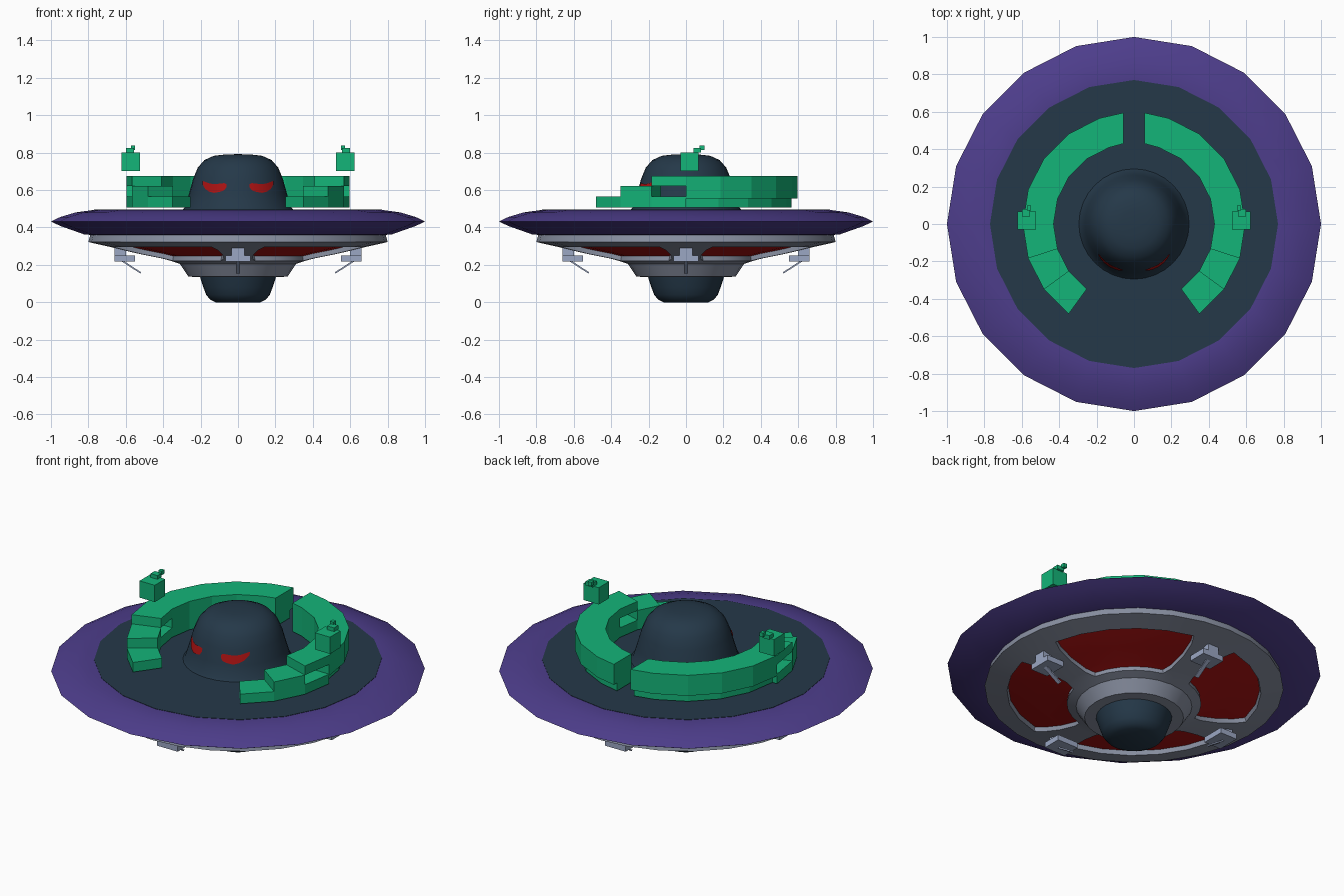
import bpy, bmesh, math
from mathutils import Matrix, Vector

if "Cube" in bpy.data.objects:
    bpy.data.objects.remove(bpy.data.objects["Cube"])

def mat(name, rgb):
    m = bpy.data.materials.new(name)
    m.diffuse_color = (*rgb, 1)
    m.use_nodes = True
    m.node_tree.nodes["Principled BSDF"].inputs["Base Color"].default_value = m.diffuse_color
    return m

PURPLE = mat("purple", (0.075, 0.047, 0.26))
NAVY = mat("dark navy", (0.018, 0.040, 0.066))
GREEN = mat("green", (0.007, 0.46, 0.19))
GREY = mat("hull grey", (0.25, 0.28, 0.36))
PALE = mat("pale steel", (0.33, 0.39, 0.55))
RED = mat("red", (0.40, 0.006, 0.006))

def finish(bm, name, mats, smooth=None, recalc=True):
    if recalc:
        bmesh.ops.recalc_face_normals(bm, faces=bm.faces)
    me = bpy.data.meshes.new(name)
    bm.to_mesh(me)
    bm.free()
    for m in mats:
        me.materials.append(m)
    if smooth:
        me.shade_smooth()
        me.set_sharp_from_angle(angle=math.radians(smooth))
    ob = bpy.data.objects.new(name, me)
    bpy.context.collection.objects.link(ob)
    return ob

def lathe(name, profile, sides, material, smooth):
    """Revolve (radius, z) points around z; radius 0 becomes a pole."""
    bm = bmesh.new()
    rings = []
    for r, z in profile:
        n = 1 if r == 0 else sides
        rings.append([bm.verts.new((r * math.cos(2 * math.pi * i / sides),
                                    r * math.sin(2 * math.pi * i / sides), z)) for i in range(n)])
    for a, b in zip(rings, rings[1:]):
        for i in range(sides):
            j = (i + 1) % sides
            q = [a[i % len(a)], a[j % len(a)], b[j % len(b)], b[i % len(b)]]
            bm.faces.new(list(dict.fromkeys(q)))
    return finish(bm, name, [material], smooth)

def add_box(bm, lo, hi, matrix=Matrix()):
    lo, hi = Vector(lo), Vector(hi)
    m = matrix @ Matrix.Translation((lo + hi) / 2) @ Matrix.Diagonal((*(hi - lo), 1))
    bmesh.ops.create_cube(bm, size=1, matrix=m)

# saucer rim, deck and the round dome and belly
lathe("saucer_rim", [(0, 0.36), (0.70, 0.357), (0.82, 0.362), (0.95, 0.408), (1.0, 0.432),
                     (0.95, 0.456), (0.87, 0.48), (0.77, 0.494), (0.74, 0.488), (0, 0.488)], 20, PURPLE, 38)
lathe("deck", [(0, 0.496), (0.77, 0.496), (0.77, 0.485)], 20, NAVY, 30)
DOME = [(0.30, 0.49), (0.283, 0.51), (0.262, 0.58), (0.24, 0.66), (0.215, 0.72),
        (0.18, 0.76), (0.13, 0.783), (0.07, 0.79), (0, 0.792)]
lathe("dome", DOME, 32, NAVY, 40)
lathe("belly_pod", [(0.21, 0.16), (0.20, 0.125), (0.185, 0.08), (0.17, 0.04), (0.15, 0.015),
                    (0.12, 0.0), (0, 0)], 32, NAVY, 40)

# underside hull: four struts, with recessed red windows between them
# each ring is radius, height, half width of the strut
HULL = [(0.79, 0.36, 0.16), (0.80, 0.322, 0.16), (0.68, 0.295, 0.14), (0.62, 0.28, 0.11),
        (0.52, 0.257, 0.085), (0.41, 0.235, 0.075), (0.36, 0.222, 0.09), (0.31, 0.205, 0.08),
        (0.265, 0.137, 0.07), (0.19, 0.135, 0.05)]
bm = bmesh.new()
PER = 7
rings = []
for r, z, w in HULL:
    a = math.asin(w / r)
    angles = [0] + [a + (math.pi / 2 - 2 * a) * k / (PER - 2) for k in range(PER - 1)]
    rings.append([bm.verts.new((r * math.cos(t + q * math.pi / 2), r * math.sin(t + q * math.pi / 2), z))
                  for q in range(4) for t in angles])
windows = []
n = PER * 4
for k in range(len(rings) - 1):
    for i in range(n):
        j = (i + 1) % n
        f = bm.faces.new((rings[k][i], rings[k + 1][i], rings[k + 1][j], rings[k][j]))
        f.normal_update()
        if 2 <= k <= 5 and 1 <= i % PER <= PER - 2:
            windows.append(f)
ext = bmesh.ops.extrude_face_region(bm, geom=windows)
for v in [g for g in ext["geom"] if isinstance(g, bmesh.types.BMVert)]:
    v.co.z += 0.025
    v.co.xy *= 0.99
for f in [g for g in ext["geom"] if isinstance(g, bmesh.types.BMFace)]:
    f.material_index = 1
bmesh.ops.delete(bm, geom=[f for f in windows if f.is_valid], context="FACES_ONLY")
bmesh.ops.recalc_face_normals(bm, faces=bm.faces)
if sum(f.normal.z * f.calc_area() for f in bm.faces) > 0:   # hull faces down
    bmesh.ops.reverse_faces(bm, faces=bm.faces)
finish(bm, "underside_hull", [GREY, RED], 35, recalc=False)

# four landing feet: mount, plate and thin slanted prong
for q, side in enumerate(("right", "back", "left", "front")):
    rot = Matrix.Rotation(q * math.pi / 2, 4, "Z")
    bm = bmesh.new()
    add_box(bm, (0.60, -0.035, 0.24), (0.66, 0.035, 0.295), rot)
    add_box(bm, (0.55, -0.068, 0.218), (0.66, 0.068, 0.25), rot)
    p, e = Vector((0.62, 0, 0.222)), Vector((0.52, 0, 0.157))
    tilt = Matrix.Rotation(math.atan2(p.z - e.z, p.x - e.x) * -1, 4, "Y")
    h = (p - e).length / 2
    add_box(bm, (-h, -0.012, -0.004), (h, 0.012, 0.004), rot @ Matrix.Translation((p + e) / 2) @ tilt)
    finish(bm, side + "_foot", [PALE])

# green stepped arcs on the deck, mirrored left and right
def add_arc(bm, s, a0, a1, z0, z1, r0=0.43, r1=0.595):
    """Curved block in 18 degree steps, stopped at the gap by the back centre."""
    cols = []
    for d in range(a0, a1 + 1, 18):
        t = math.radians(d)
        cols.append([bm.verts.new((s * max(r * math.cos(t), 0.055), r * math.sin(t), z))
                     for r, z in ((r0, z0), (r1, z0), (r1, z1), (r0, z1))])
    for a, b in zip(cols, cols[1:]):
        for i in range(4):
            j = (i + 1) % 4
            bm.faces.new((a[i], a[j], b[j], b[i]))
    bm.faces.new(cols[0])
    bm.faces.new(cols[-1])

for s, side in ((-1, "left"), (1, "right")):
    bm = bmesh.new()
    add_arc(bm, s, -54, 0, 0.508, 0.565)
    add_arc(bm, s, -36, -18, 0.565, 0.622)
    add_arc(bm, s, -18, 0, 0.622, 0.676)
    add_arc(bm, s, 0, 90, 0.555, 0.676)
    add_arc(bm, s, 0, 90, 0.508, 0.555, 0.43, 0.565)
    finish(bm, side + "_stepped_arc", [GREEN])

    # floating block with small knobs
    bm = bmesh.new()
    def knob(x0, x1, y0, y1, z0, z1):
        add_box(bm, (min(s * x0, s * x1), y0, z0), (max(s * x0, s * x1), y1, z1))
    knob(0.523, 0.622, -0.03, 0.067, 0.703, 0.802)
    knob(0.555, 0.60, 0.04, 0.08, 0.80, 0.824)
    knob(0.55, 0.572, 0.073, 0.098, 0.815, 0.838)
    finish(bm, side + "_floating_block", [GREEN])

# curved red eyes following the dome
def dome_radius(z):
    for (ra, za), (rb, zb) in zip(DOME, DOME[1:]):
        if za <= z <= zb:
            return ra + (rb - ra) * (z - za) / (zb - za)

EYE = [(0.062, 0.615, 0.632), (0.075, 0.598, 0.637), (0.10, 0.59, 0.634), (0.13, 0.585, 0.632),
       (0.155, 0.592, 0.636), (0.175, 0.606, 0.644), (0.19, 0.63, 0.649)]
for s, side in ((-1, "left"), (1, "right")):
    bm = bmesh.new()
    cols = []
    for x, lo, hi in EYE:
        col = []
        for k in range(4):
            z = lo + (hi - lo) * k / 3
            r = dome_radius(z) + 0.004
            col.append(bm.verts.new((s * x, -math.sqrt(r * r - x * x), z)))
        cols.append(col)
    for a, b in zip(cols, cols[1:]):
        for k in range(3):
            q = [a[k], b[k], b[k + 1], a[k + 1]]
            bm.faces.new(q if s > 0 else q[::-1])
    finish(bm, side + "_eye", [RED], 40, recalc=False)
